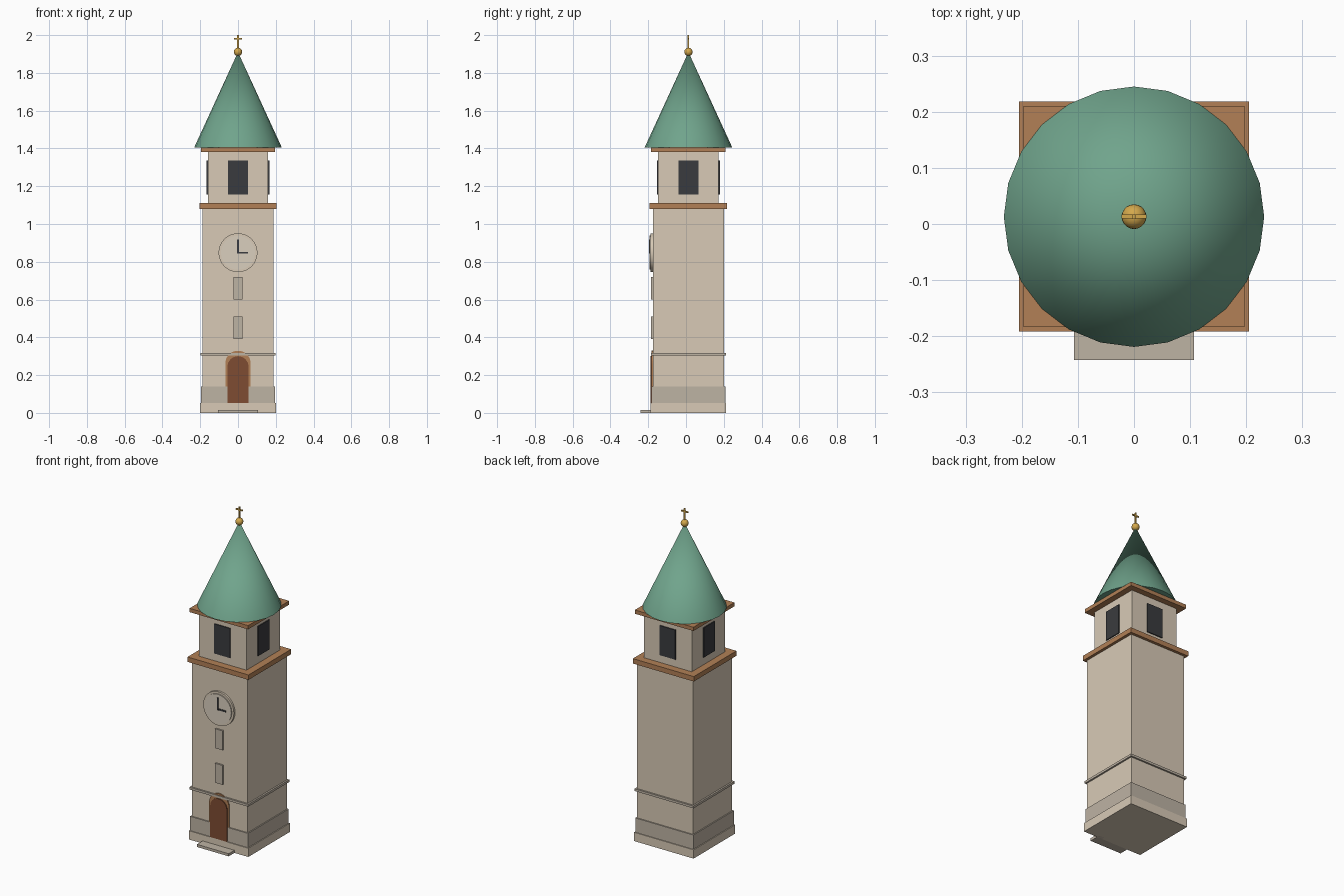
import bpy, bmesh, math
from mathutils import Matrix

cube = bpy.data.objects.get("Cube")
if cube:
    bpy.data.objects.remove(cube, do_unlink=True)

CY = 0.013      # tower axis in y
WALL = 0.188    # half width of the shaft
FRONT = CY - WALL


def material(name, r, g, b):
    lin = [((c / 255 + 0.055) / 1.055) ** 2.4 for c in (r, g, b)] + [1]
    m = bpy.data.materials.new(name)
    m.use_nodes = True
    m.diffuse_color = lin
    m.node_tree.nodes["Principled BSDF"].inputs["Base Color"].default_value = lin
    return m


plaster = material("cream plaster", 216, 202, 182)
stone = material("grey stone", 190, 179, 164)
dial = material("pale dial", 218, 207, 190)
timber = material("tan trim", 178, 128, 86)
oak = material("dark oak", 126, 76, 50)
copper = material("green copper", 112, 164, 140)
gold = material("gold", 212, 168, 76)
louvre = material("charcoal", 58, 59, 62)


def finish(name, bm, mat, smooth=False):
    bmesh.ops.recalc_face_normals(bm, faces=bm.faces)
    me = bpy.data.meshes.new(name)
    bm.to_mesh(me)
    bm.free()
    ob = bpy.data.objects.new(name, me)
    bpy.context.collection.objects.link(ob)
    me.materials.append(mat)
    if smooth:
        bpy.ops.object.select_all(action="DESELECT")
        ob.select_set(True)
        bpy.context.view_layer.objects.active = ob
        bpy.ops.object.shade_smooth_by_angle(angle=math.radians(35))
    return ob


def box(name, mat, x, y, z):
    """Box from its (low, high) extents on each axis."""
    bm = bmesh.new()
    spans = [x, y, z]
    size = Matrix.Diagonal([b - a for a, b in spans] + [1])
    place = Matrix.Translation([(a + b) / 2 for a, b in spans])
    bmesh.ops.create_cube(bm, size=1, matrix=place @ size)
    return finish(name, bm, mat)


def tier(name, mat, half, z0, z1):
    return box(name, mat, (-half, half), (CY - half, CY + half), (z0, z1))


def disc(name, mat, radius, z, y0, y1):
    bm = bmesh.new()
    place = Matrix.Translation((0, (y0 + y1) / 2, z)) @ Matrix.Rotation(math.pi / 2, 4, "X")
    bmesh.ops.create_cone(bm, cap_ends=True, segments=32, radius1=radius,
                          radius2=radius, depth=y1 - y0, matrix=place)
    return finish(name, bm, mat, True)


def arch(name, mat, half, z0, spring, y0, y1):
    """Round-headed panel extruded along y."""
    bm = bmesh.new()
    outline = [(-half, z0), (half, z0)]
    outline += [(half * math.cos(math.pi * i / 16), spring + half * math.sin(math.pi * i / 16))
                for i in range(17)]
    face = bm.faces.new([bm.verts.new((x, y0, z)) for x, z in outline])
    side = bmesh.ops.extrude_face_region(bm, geom=[face])["geom"]
    bmesh.ops.translate(bm, vec=(0, y1 - y0, 0),
                        verts=[v for v in side if isinstance(v, bmesh.types.BMVert)])
    return finish(name, bm, mat)


# Stacked square masonry tiers
tier("base_slab", plaster, 0.2, 0, 0.053)
tier("plinth", stone, 0.195, 0.053, 0.14)
tier("shaft", plaster, WALL, 0.053, 1.08)
tier("string_course", stone, 0.198, 0.304, 0.318)
tier("lower_cornice", timber, 0.205, 1.08, 1.11)
tier("belfry", plaster, 0.16, 1.11, 1.382)
tier("upper_cornice", timber, 0.197, 1.382, 1.405)

# Belfry openings on all four sides
for i, side in enumerate(("front", "left", "back", "right")):
    opening = box(side + "_belfry_opening", louvre, (-0.053, 0.053), (-0.166, -0.15), (1.157, 1.337))
    opening.location.y = CY
    opening.rotation_euler.z = i * math.pi / 2

# Entrance
box("entrance_step", stone, (-0.107, 0.107), (-0.242, -0.17), (0, 0.016))
arch("door_frame", timber, 0.067, 0.053, 0.262, -0.1815, FRONT + 0.01)
arch("door", oak, 0.056, 0.053, 0.244, -0.187, FRONT + 0.01)

# Slit windows
for name, z in (("lower_slit", 0.45), ("upper_slit", 0.66)):
    box(name, stone, (-0.025, 0.025), (-0.185, FRONT + 0.01), (z - 0.059, z + 0.059))

# Clock
disc("clock_rim", plaster, 0.103, 0.848, -0.187, FRONT + 0.01)
disc("clock_face", dial, 0.09, 0.848, -0.193, -0.18)
box("minute_hand", louvre, (-0.005, 0.005), (-0.197, -0.19), (0.843, 0.918))
box("hour_hand", louvre, (-0.005, 0.053), (-0.196, -0.19), (0.843, 0.853))

# Conical roof
bm = bmesh.new()
bmesh.ops.create_cone(bm, cap_ends=True, segments=24, radius1=0.232, radius2=0, depth=0.505,
                      matrix=Matrix.Translation((0, CY, 1.6575)))
bmesh.ops.remove_doubles(bm, verts=bm.verts, dist=0.0001)
finish("roof", bm, copper, True)

# Finial
bm = bmesh.new()
bmesh.ops.create_uvsphere(bm, u_segments=20, v_segments=12, radius=0.022,
                          matrix=Matrix.Translation((0, CY, 1.911)))
finish("finial_ball", bm, gold, True)
box("finial_post", gold, (-0.004, 0.004), (CY - 0.004, CY + 0.004), (1.925, 2.0))
box("finial_crossbar", gold, (-0.022, 0.022), (CY - 0.0035, CY + 0.0035), (1.978, 1.986))
